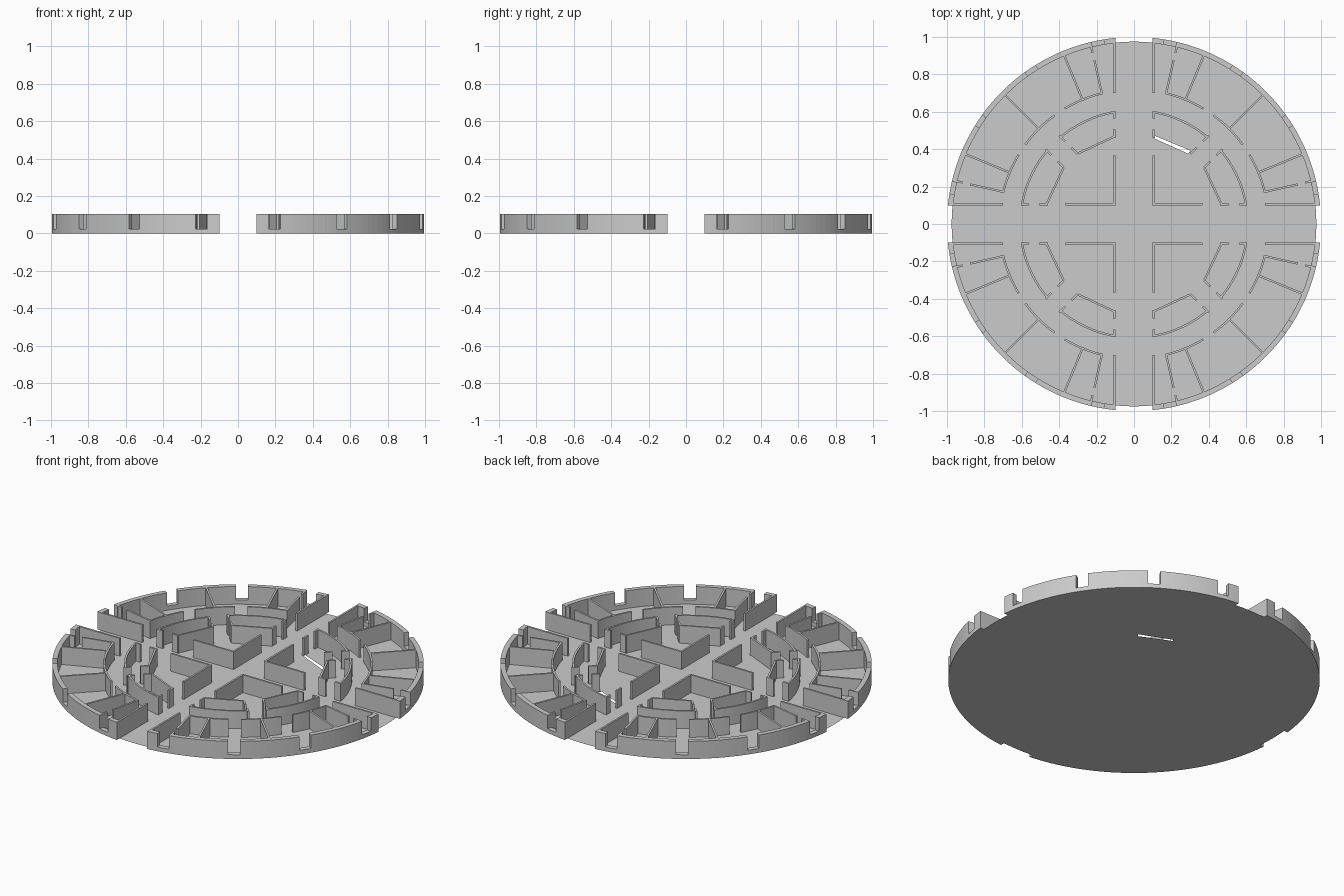
import bpy, bmesh
from math import sin, cos, asin, radians, degrees, hypot, pi
from mathutils import Matrix

if "Cube" in bpy.data.objects:
    bpy.data.objects.remove(bpy.data.objects["Cube"])

H = 0.105      # wall height
SILL = 0.025   # height left under the rim notches
T = 0.011      # thin wall thickness
S = 0.10       # half width of the cross streets


def prism(bm, pts, h):
    """Extrude a plan outline from the ground to height h."""
    lo = [bm.verts.new((x, y, 0)) for x, y in pts]
    hi = [bm.verts.new((x, y, h)) for x, y in pts]
    n = len(pts)
    bm.faces.new(lo[::-1])
    bm.faces.new(hi)
    for i in range(n):
        j = (i + 1) % n
        bm.faces.new((lo[i], lo[j], hi[j], hi[i]))


def wall(p, q):
    """Outline of a straight thin wall from p to q."""
    dx, dy = q[0] - p[0], q[1] - p[1]
    k = T / 2 / hypot(dx, dy)
    nx, ny = -dy * k, dx * k
    return [(p[0] - nx, p[1] - ny), (q[0] - nx, q[1] - ny),
            (q[0] + nx, q[1] + ny), (p[0] + nx, p[1] + ny)]


def arc(r0, r1, a0, a1):
    """Outline of a curved wall; an angle of None ends flush with the street."""
    def run(r):
        s = degrees(asin(S / r))
        b = s if a0 is None else a0
        e = 90 - s if a1 is None else a1
        n = max(2, round((e - b) / 2))
        return [(r * cos(radians(b + (e - b) * i / n)),
                 r * sin(radians(b + (e - b) * i / n))) for i in range(n + 1)]
    return run(r1) + run(r0)[::-1]


def polar(r, a):
    return (r * cos(radians(a)), r * sin(radians(a)))


def mirror(pts):
    """Reflect an outline across the 45 degree diagonal."""
    return [(y, x) for x, y in pts][::-1]


def make(name, outlines, skip=()):
    """Repeat outlines (points, height) in all four quadrants."""
    bm = bmesh.new()
    for k in range(4):
        for i, (pts, h) in enumerate(outlines):
            if (k, i) in skip:
                continue
            c, s = round(cos(k * pi / 2)), round(sin(k * pi / 2))
            prism(bm, [(c * x - s * y, s * x + c * y) for x, y in pts], h)
    bmesh.ops.recalc_face_normals(bm, faces=bm.faces)
    me = bpy.data.meshes.new(name)
    bm.to_mesh(me)
    bm.free()
    ob = bpy.data.objects.new(name, me)
    bpy.context.collection.objects.link(ob)
    return ob


def both(shapes):
    return [(p, H) for p in shapes] + [(mirror(p), H) for p in shapes]


# Outer rim with four notches per quadrant
rim, start = [], None
for a in (11.25, 33.75, 56.25, 78.75):
    rim.append((arc(0.972, 1.0, start, a - 1.9), H))
    rim.append((arc(0.972, 1.0, a - 1.9, a + 1.9), SILL))
    start = a + 1.9
rim.append((arc(0.972, 1.0, start, None), H))
make("outer_rim", rim)

# Outer ring of rooms: street walls, radial partitions, curved inner wall
c = S + T / 2
make("outer_street_walls", both([wall((0.70, c), (0.98, c))]))
make("radial_partitions",
     both([wall(polar(0.715, 13.8), polar(0.90, 13.6)),
           wall(polar(0.942, 13.6), polar(0.98, 13.6)),
           wall(polar(0.72, 22.5), polar(0.98, 22.5))])
     + [(wall(polar(0.72, 45), polar(0.98, 45)), H)])
make("outer_room_arcs",
     both([arc(0.714, 0.725, 13.4, 31)]) + [(arc(0.714, 0.725, 36.2, 53.8), H)])

# Inner rooms: curved back, street front and corridor end with doorways
make("inner_room_arcs", both([arc(0.602, 0.613, None, 39.8)]))
make("inner_room_doorways",
     both([wall((0.46, c), (0.505, c)), wall((0.565, c), (0.605, c)),
           wall((0.376, 0.302), (0.408, 0.334)),
           wall((0.442, 0.368), (0.473, 0.399))]))
P, Q = (0.47, S), (0.376, 0.302)
# one chord wall is missing and leaves a slit in the floor
make("inner_room_fronts", both([wall(P, Q)]), skip={(0, 1)})

# Central corner walls
make("centre_corner_walls", both([wall((S, c), (0.365, c))]))

# Floor disc with the slit
bm = bmesh.new()
loops = [[polar(0.975, i * 2.5) for i in range(144)],
         [(0.108, 0.473), (0.108, 0.458), (0.289, 0.376), (0.302, 0.392)]]
edges = []
for lp in loops:
    vs = [bm.verts.new((x, y, 0)) for x, y in lp]
    edges += [bm.edges.new((vs[i], vs[(i + 1) % len(vs)])) for i in range(len(vs))]
bmesh.ops.triangle_fill(bm, edges=edges, use_beauty=True, normal=(0, 0, 1))
me = bpy.data.meshes.new("floor")
bm.to_mesh(me)
bm.free()
bpy.context.collection.objects.link(bpy.data.objects.new("floor", me))
